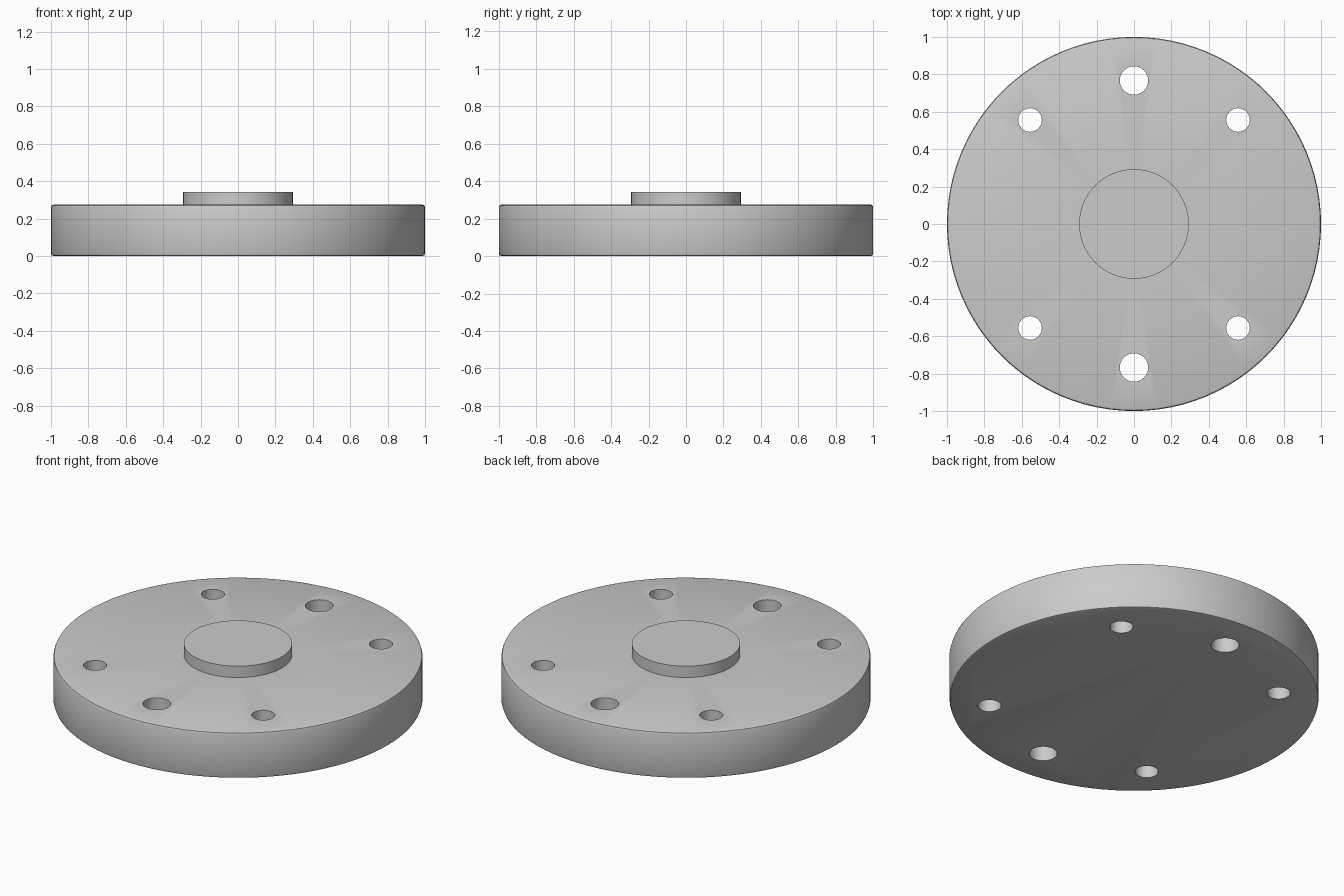
import bpy, math

if "Cube" in bpy.data.objects:
    bpy.data.objects.remove(bpy.data.objects["Cube"])

SIDES = 96


def cylinder(name, radius, z0, z1, x=0, y=0, sides=SIDES):
    bpy.ops.mesh.primitive_cylinder_add(vertices=sides, radius=radius, depth=z1 - z0,
                                        location=(x, y, (z0 + z1) / 2))
    ob = bpy.context.object
    ob.name = name
    return ob


def lathe(name, profile):
    # Revolve a half profile (first and last points lie on the axis)
    verts, rings = [], []
    for r, z in profile:
        n = SIDES if r > 0 else 1
        rings.append(range(len(verts), len(verts) + n))
        for i in range(n):
            a = 2 * math.pi * i / SIDES
            verts.append((r * math.cos(a), r * math.sin(a), z))
    faces = [list(reversed(rings[1])), list(rings[-2])]
    for lo, hi in zip(rings[1:-2], rings[2:-1]):
        for i in range(SIDES):
            j = (i + 1) % SIDES
            faces.append((lo[i], lo[j], hi[j], hi[i]))
    used = verts[1:-1]
    faces = [[v - 1 for v in f] for f in faces]
    me = bpy.data.meshes.new(name)
    me.from_pydata(used, [], faces)
    ob = bpy.data.objects.new(name, me)
    bpy.context.collection.objects.link(ob)
    return ob


# Round plate with softened rim and raised centre boss
flange = lathe("flange_plate", [
    (0, 0), (0.985, 0), (0.996, 0.004), (1, 0.015),
    (1, 0.26), (0.996, 0.271), (0.985, 0.275),
    (0.293, 0.275), (0.293, 0.343), (0, 0.343)])

# Bolt holes: two larger on the y axis, four smaller on the diagonals
holes = [(0, s * 0.767, 0.076) for s in (-1, 1)]
holes += [(sx * 0.556, sy * 0.556, 0.063) for sx in (-1, 1) for sy in (-1, 1)]
for x, y, r in holes:
    cutter = cylinder("bolt_hole_cutter", r, -0.2, 0.6, x, y, 32)
    cutter.hide_render = True
    mod = flange.modifiers.new("bolt_hole", 'BOOLEAN')
    mod.operation = 'DIFFERENCE'
    mod.solver = 'EXACT'
    mod.object = cutter
    bpy.context.view_layer.objects.active = flange
    bpy.ops.object.modifier_apply(modifier=mod.name)
    bpy.data.objects.remove(cutter)

# Smooth round walls, crisp edges
bpy.ops.object.select_all(action='DESELECT')
flange.select_set(True)
bpy.context.view_layer.objects.active = flange
bpy.ops.object.shade_smooth_by_angle(angle=math.radians(30))
